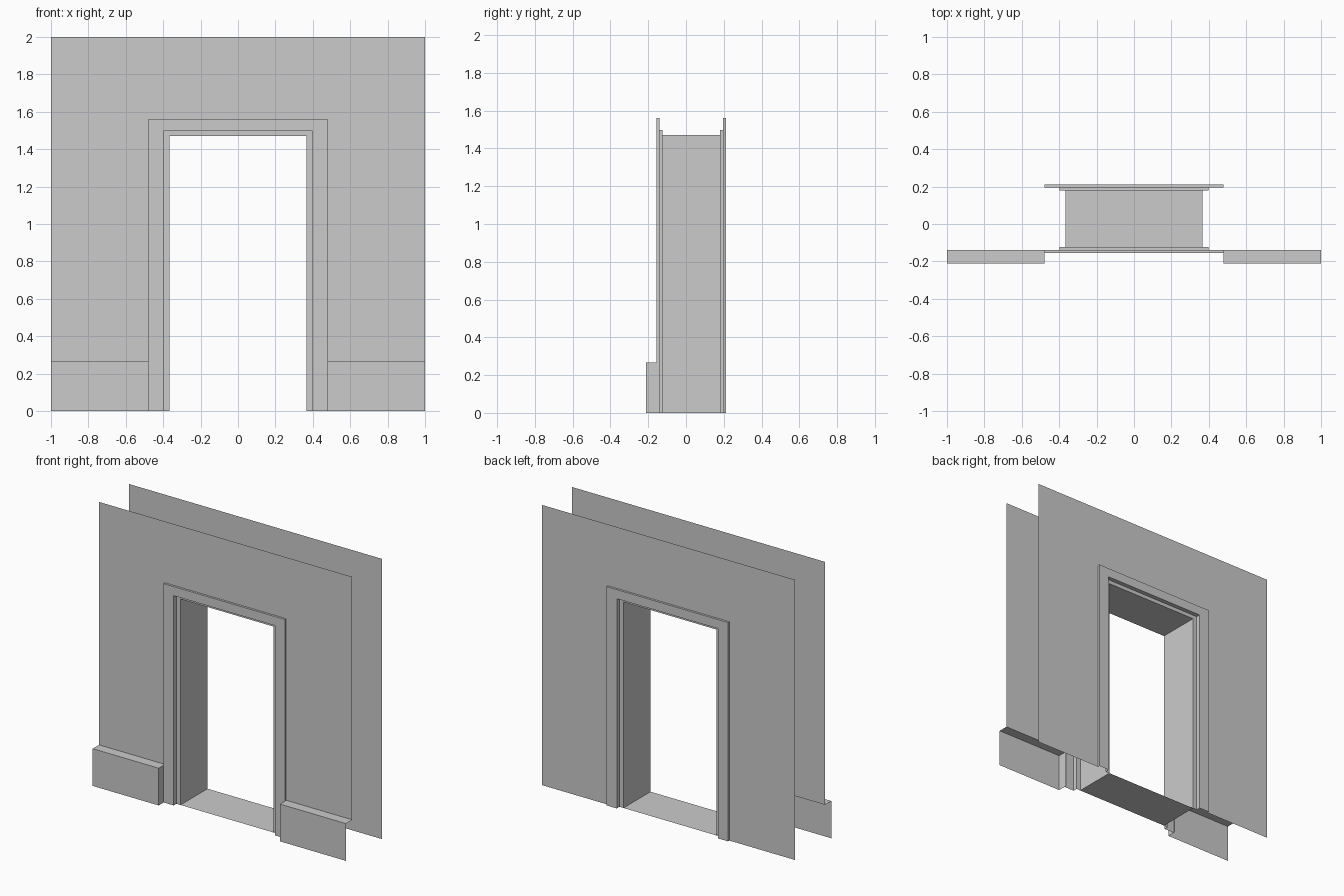
import bpy, bmesh

if "Cube" in bpy.data.objects:
    bpy.data.objects.remove(bpy.data.objects["Cube"])


def sheet(name, *grids):
    """Open surface: each grid is a list of rows of points, bridged with quads."""
    bm = bmesh.new()
    for rows in grids:
        v = [[bm.verts.new(p) for p in row] for row in rows]
        for a, b in zip(v, v[1:]):
            for i in range(len(a) - 1):
                bm.faces.new((a[i], b[i], b[i + 1], a[i + 1]))
    bmesh.ops.remove_doubles(bm, verts=bm.verts, dist=1e-5)
    mesh = bpy.data.meshes.new(name)
    bm.to_mesh(mesh)
    bm.free()
    obj = bpy.data.objects.new(name, mesh)
    bpy.context.collection.objects.link(obj)
    return obj


def arch(half, top, y, bottom=0.0):
    """Three-sided path around the doorway."""
    return [(-half, y, bottom), (-half, y, top), (half, y, top), (half, y, bottom)]


FRONT, BACK = -0.14, 0.196          # wall planes
JAMB_F, JAMB_B = -0.124, 0.18       # lining ends
TRIM_F, TRIM_B = -0.155, 0.211      # casing faces
SKIRT_Y, SKIRT_Z = -0.211, 0.266    # skirting front and top
OUTER, INNER, OPEN = (0.479, 1.562), (0.399, 1.497), (0.367, 1.47)

# Wall sheets; the front one runs down behind the casing to the skirting top
sheet("front_wall",
      [arch(1, 2, FRONT, SKIRT_Z), arch(*OUTER, FRONT, SKIRT_Z)])
sheet("back_wall", [arch(*OUTER, BACK), arch(1, 2, BACK)])

# Casing and lining: one stepped profile swept around the opening
profile = [(OUTER, FRONT), (OUTER, TRIM_F), (INNER, TRIM_F), (INNER, JAMB_F),
           (OPEN, JAMB_F), (OPEN, JAMB_B), (INNER, JAMB_B), (INNER, TRIM_B),
           (OUTER, TRIM_B), (OUTER, BACK)]
sheet("door_frame", [arch(*size, y) for size, y in profile])

# Threshold floor
w = OPEN[0]
sheet("threshold", [[(-w, JAMB_B, 0), (w, JAMB_B, 0)],
                    [(-w, JAMB_F, 0), (w, JAMB_F, 0)]])

# Skirting: ledge, face and the end cap beside the door, mirrored
x0 = OUTER[0]
ledge = [[(x, y, z) for x in (x0, 1)]
         for y, z in ((FRONT, SKIRT_Z), (SKIRT_Y, SKIRT_Z), (SKIRT_Y, 0))]
cap = [[(x0, y, z) for y in (FRONT, SKIRT_Y)] for z in (SKIRT_Z, 0)]
skirting = sheet("skirting", ledge, cap)
skirting.modifiers.new("mirror", 'MIRROR').use_axis[0] = True
